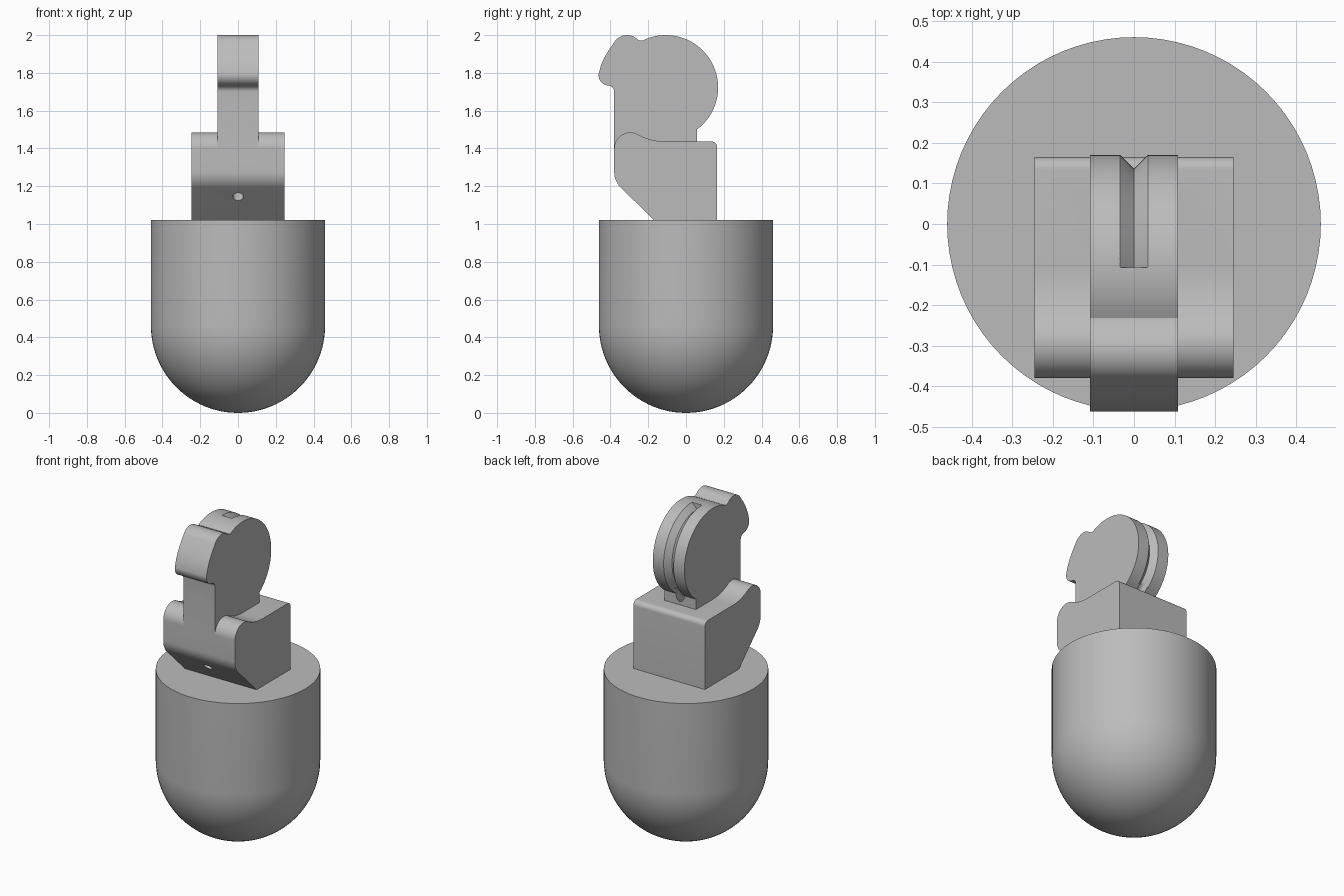
import bpy, bmesh
from math import sin, cos, pi, radians
from mathutils import Vector

if "Cube" in bpy.data.objects:
    bpy.data.objects.remove(bpy.data.objects["Cube"], do_unlink=True)

grey = bpy.data.materials.new("plain_grey")
grey.use_nodes = True
grey.diffuse_color = (0.5, 0.5, 0.5, 1)
grey.node_tree.nodes["Principled BSDF"].inputs["Base Color"].default_value = (0.5, 0.5, 0.5, 1)


def finish(name, bm):
    bmesh.ops.recalc_face_normals(bm, faces=bm.faces)
    mesh = bpy.data.meshes.new(name)
    bm.to_mesh(mesh)
    bm.free()
    mesh.materials.append(grey)
    obj = bpy.data.objects.new(name, mesh)
    bpy.context.collection.objects.link(obj)
    return obj


def arc(y, z, r, start, end, steps=12):
    angles = [radians(start + (end - start) * i / steps) for i in range(steps + 1)]
    return [(y + r * cos(a), z + r * sin(a)) for a in angles]


def slab(name, outline, half_width):
    """Side outline in (y, z), extruded symmetrically across x."""
    bm = bmesh.new()
    face = bm.faces.new([bm.verts.new((-half_width, y, z)) for y, z in outline])
    new = bmesh.ops.extrude_face_region(bm, geom=[face], use_keep_orig=True)["geom"]
    bmesh.ops.translate(bm, vec=(2 * half_width, 0, 0),
                        verts=[v for v in new if isinstance(v, bmesh.types.BMVert)])
    return finish(name, bm)


def rod(name, start, end, radius, segments=48):
    start, end = Vector(start), Vector(end)
    axis = end - start
    bm = bmesh.new()
    bmesh.ops.create_cone(bm, cap_ends=True, segments=segments, radius1=radius,
                          radius2=radius, depth=axis.length)
    turn = axis.to_track_quat("Z", "Y").to_matrix().to_4x4()
    turn.translation = (start + end) / 2
    bm.transform(turn)
    return finish(name, bm)


def combine(target, other, operation):
    other.hide_render = True
    mod = target.modifiers.new(operation.lower(), "BOOLEAN")
    mod.operation = operation
    mod.solver = "EXACT"
    mod.object = other
    bpy.context.view_layer.objects.active = target
    bpy.ops.object.modifier_apply(modifier=mod.name)
    bpy.data.objects.remove(other, do_unlink=True)


# Round-bottomed weight
R, TOP = 0.461, 1.02
bm = bmesh.new()
profile = [(0, TOP), (R, TOP)] + arc(0, R, R, 0, -90, 24)
points = [bm.verts.new((max(r, 0), 0, z)) for r, z in profile]
edges = [bm.edges.new(pair) for pair in zip(points, points[1:])]
bmesh.ops.spin(bm, geom=points + edges, axis=(0, 0, 1), cent=(0, 0, 0),
               angle=2 * pi, steps=80)
bmesh.ops.remove_doubles(bm, verts=bm.verts, dist=0.0005)
weight = finish("round_weight", bm)

# Mounting block with a rounded front lip
block = [(-0.148, 1.0), (0.165, 1.0)]
block += arc(0.135, 1.407, 0.03, 0, 90, 8)
block += arc(-0.11, 1.737, 0.3, 270, 245, 8)
block += arc(-0.295, 1.40, 0.085, 65, 180, 20)
block += arc(-0.265, 1.275, 0.115, 180, 225, 10)
bracket = slab("bracket", block, 0.245)

# Neck, pulley ring and front ear in one outline
CY, CZ, RING = -0.107, 1.723, 0.277
neck = [(-0.38, 1.3), (0.058, 1.3)]
neck += arc(CY, CZ, RING, -53.4, 112, 56)
neck += [(-0.232, 1.970), (-0.250, 1.973)]
neck += arc(-0.312, 1.92, 0.08, 62, 150, 14)
neck += [(-0.408, 1.922), (-0.432, 1.882), (-0.451, 1.838)]
neck += arc(-0.408, 1.788, 0.055, 175, 265, 12)
neck += arc(-0.413, 1.70, 0.033, 90, 0, 8)
combine(bracket, slab("neck", neck, 0.108), "UNION")

# Axle hole, front socket and slanted cord channel meeting the groove
combine(bracket, rod("axle_cutter", (-0.3, CY, CZ), (0.3, CY, CZ), 0.11, 64), "DIFFERENCE")
combine(bracket, rod("socket_cutter", (0, -0.5, 1.557), (0, -0.25, 1.557), 0.057), "DIFFERENCE")
combine(bracket, rod("channel_cutter", (0, -0.4, 1.04), (0, 0.09, 1.53), 0.028, 32), "DIFFERENCE")

# V-shaped cord groove from the top of the ring round to the channel
bm = bmesh.new()
corners = [bm.verts.new((x, CY, CZ + r)) for x, r in
           [(0, RING - 0.034), (0.068, RING + 0.034), (-0.068, RING + 0.034)]]
edges = [bm.edges.new((corners[i], corners[i - 1])) for i in range(3)]
bmesh.ops.spin(bm, geom=corners + edges, axis=(1, 0, 0), cent=(0, CY, CZ),
               angle=-radians(137), steps=48)
bmesh.ops.holes_fill(bm, edges=[e for e in bm.edges if e.is_boundary], sides=3)
combine(bracket, finish("groove_cutter", bm), "DIFFERENCE")

# Smooth the curved faces and keep the edges crisp
bpy.ops.object.select_all(action="DESELECT")
for obj in (weight, bracket):
    obj.select_set(True)
bpy.context.view_layer.objects.active = bracket
bpy.ops.object.shade_smooth_by_angle(angle=radians(30))
